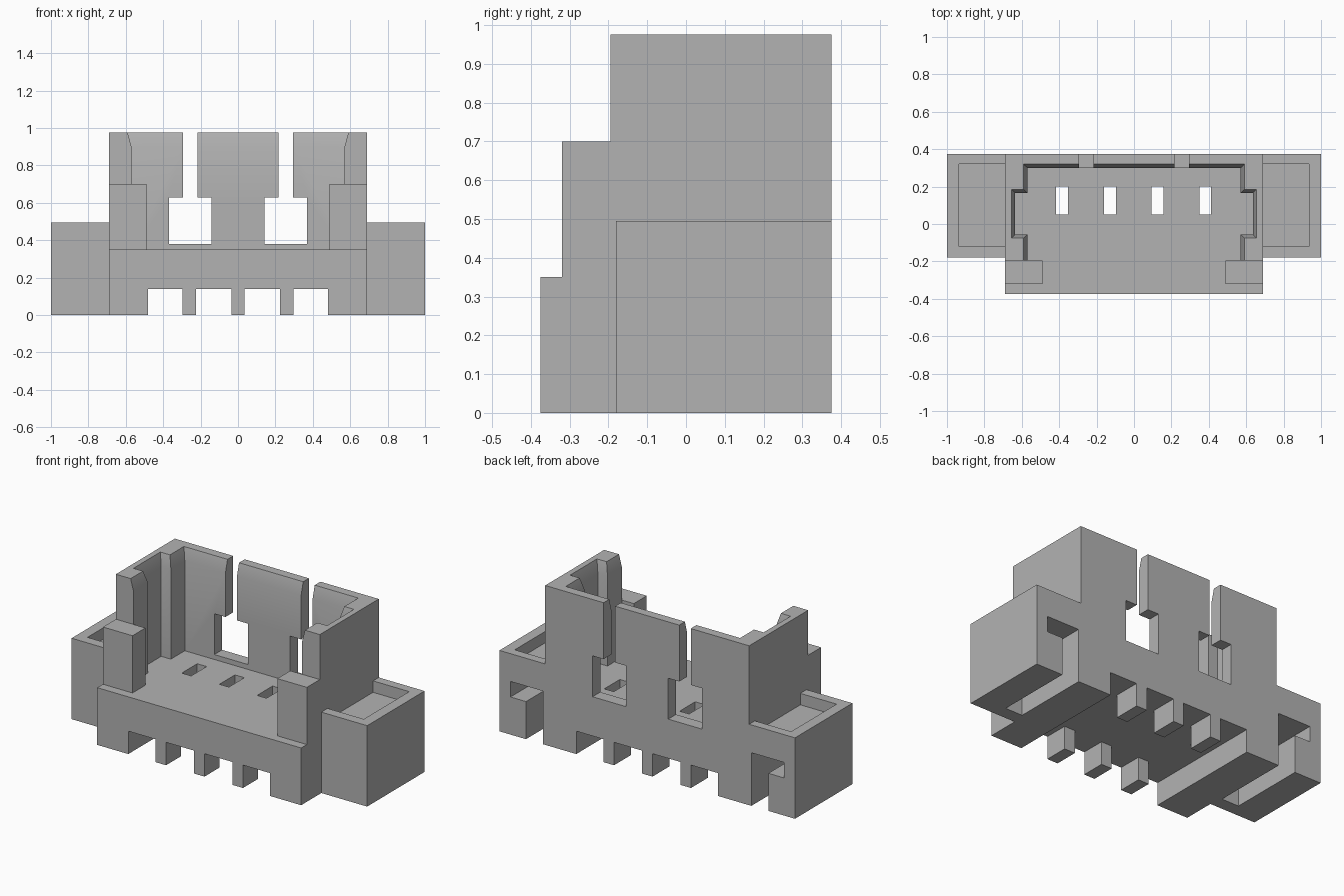
import bpy, bmesh
from math import radians

cube = bpy.data.objects.get("Cube")
if cube:
    bpy.data.objects.remove(cube, do_unlink=True)

grey = bpy.data.materials.new("housing grey")
grey.use_nodes = True
colour = (0.45, 0.45, 0.45, 1)
grey.diffuse_color = colour
grey.node_tree.nodes["Principled BSDF"].inputs["Base Color"].default_value = colour


def loft(name, rings):
    """Closed solid through rings of matching points."""
    bm = bmesh.new()
    loops = [[bm.verts.new(p) for p in ring] for ring in rings]
    n = len(loops[0])
    bm.faces.new(loops[0])
    bm.faces.new(loops[-1])
    for a, b in zip(loops, loops[1:]):
        for i in range(n):
            j = (i + 1) % n
            bm.faces.new((a[i], a[j], b[j], b[i]))
    bmesh.ops.recalc_face_normals(bm, faces=bm.faces)
    mesh = bpy.data.meshes.new(name)
    bm.to_mesh(mesh)
    bm.free()
    mesh.materials.append(grey)
    ob = bpy.data.objects.new(name, mesh)
    bpy.context.collection.objects.link(ob)
    return ob


def box(name, xs, ys, zs, side=1):
    x0, x1 = sorted(side * x for x in xs)
    ring = [(x0, ys[0]), (x1, ys[0]), (x1, ys[1]), (x0, ys[1])]
    return loft(name, [[(x, y, z) for x, y in ring] for z in zs])


def combine(target, tool, operation):
    """Apply a boolean and discard the tool."""
    mod = target.modifiers.new("shape", 'BOOLEAN')
    mod.operation = operation
    mod.solver = 'EXACT'
    mod.object = tool
    bpy.ops.object.select_all(action='DESELECT')
    bpy.context.view_layer.objects.active = target
    target.select_set(True)
    bpy.ops.object.modifier_apply(modifier=mod.name)
    bpy.data.objects.remove(tool, do_unlink=True)


def cut(target, xs, ys, zs, side=1):
    combine(target, box("cutter", xs, ys, zs, side), 'DIFFERENCE')


# Stepped main block: low front shelf and tall rear
step = [(-0.375, 0), (0.375, 0), (0.375, 0.975), (-0.195, 0.975),
        (-0.195, 0.35), (-0.375, 0.35)]
housing = loft("connector_housing", [[(x, y, z) for y, z in step] for x in (-0.69, 0.69)])

# Open cavity with side notches, flaring at the rim
half = [(0.57, -0.25, 0), (0.57, -0.055, -1), (0.635, -0.055, -1),
        (0.635, 0.165, 1), (0.57, 0.165, 1), (0.57, 0.30, 1)]


def cavity_ring(z, flare):
    right = [(x + flare, y + d * flare, z) for x, y, d in half]
    return right + [(-x, y, z) for x, y, z in reversed(right)]


cavity = loft("cutter", [cavity_ring(0.35, 0), cavity_ring(0.9, 0), cavity_ring(1.05, 0.04)])
combine(housing, cavity, 'DIFFERENCE')

# Underside recess, then short teeth along front and back
cut(housing, (-0.48, 0.48), (-0.5, 0.5), (-0.1, 0.14))
for x in (-0.26, 0, 0.26):
    for ys in ((-0.375, -0.23), (0.21, 0.375)):
        combine(housing, box("tooth", (x - 0.036, x + 0.036), ys, (0, 0.2)), 'UNION')

# Pin slots through the floor
for i in range(4):
    x = -0.384 + 0.255 * i
    cut(housing, (x - 0.032, x + 0.032), (0.05, 0.2), (0.05, 0.5))

for side in (1, -1):
    # Back wall slit and window
    cut(housing, (0.217, 0.295), (0.25, 0.5), (0.55, 1.1), side)
    cut(housing, (0.142, 0.37), (0.25, 0.5), (0.38, 0.63), side)

    # Front corner post
    post = box("front_post", (0.49, 0.69), (-0.32, -0.195), (0.2, 0.7), side)
    combine(housing, post, 'UNION')

    # Side wing with shallow top tray
    wing = box("side_wing", (0.66, 1), (-0.18, 0.375), (0, 0.495), side)
    cut(wing, (0.6, 0.935), (-0.12, 0.32), (0.425, 0.6), side)
    combine(housing, wing, 'UNION')

    # Bent channel for the mounting tab, open to back and bottom
    cut(housing, (0.705, 0.82), (-0.1, 0.5), (-0.1, 0.325), side)
    cut(housing, (0.75, 0.925), (-0.1, 0.5), (0.23, 0.325), side)

# Merge coplanar faces and shade with sharp corners
bm = bmesh.new()
bm.from_mesh(housing.data)
bmesh.ops.remove_doubles(bm, verts=bm.verts, dist=0.0001)
bmesh.ops.dissolve_limit(bm, angle_limit=radians(1), verts=bm.verts, edges=bm.edges)
bm.to_mesh(housing.data)
bm.free()
bpy.ops.object.select_all(action='DESELECT')
housing.select_set(True)
bpy.context.view_layer.objects.active = housing
bpy.ops.object.shade_smooth_by_angle(angle=radians(30))
